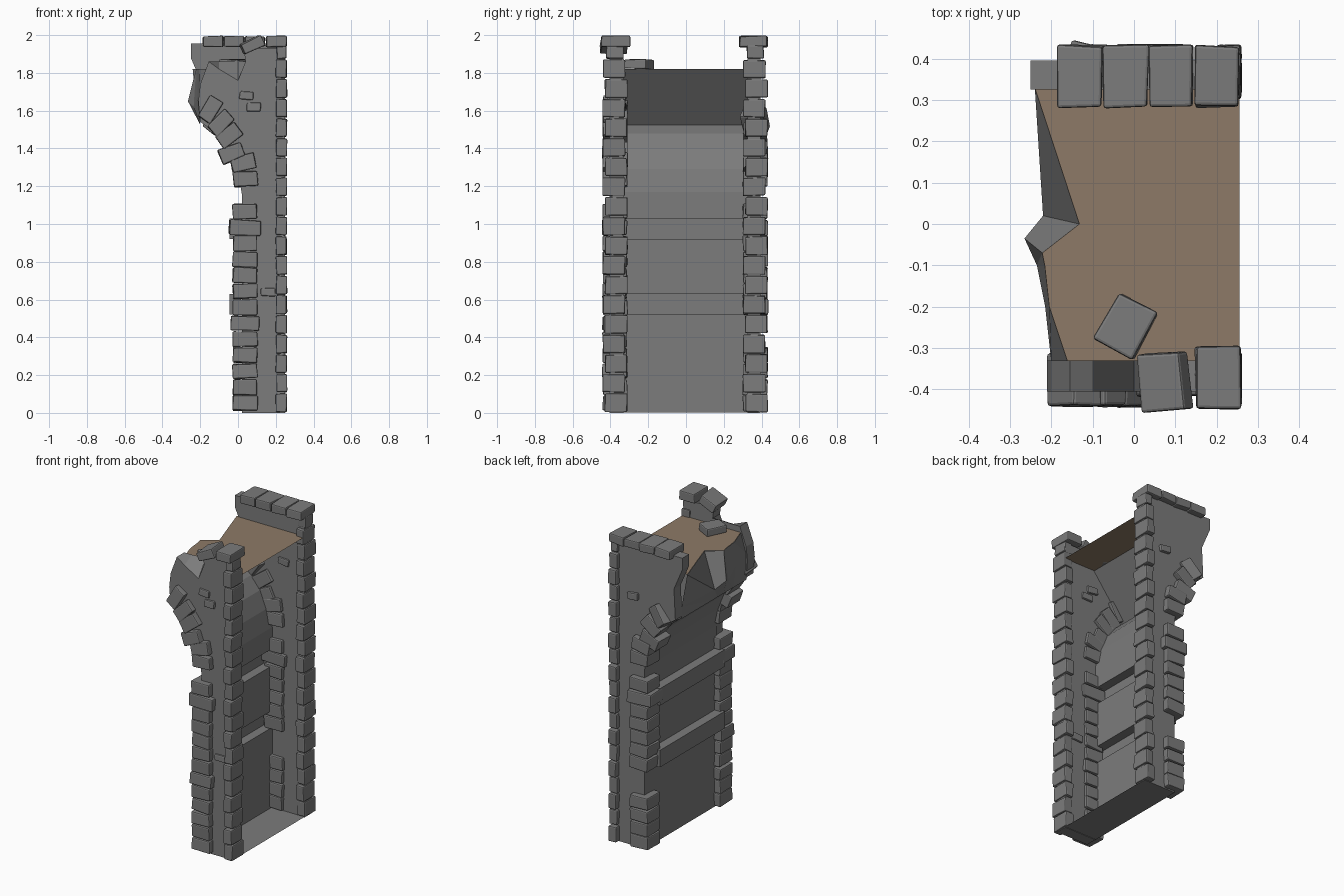
import bpy, bmesh, random
from math import radians
from mathutils import Matrix, Vector

random.seed(4)
if "Cube" in bpy.data.objects:
    bpy.data.objects.remove(bpy.data.objects["Cube"], do_unlink=True)


def material(name, rgb):
    m = bpy.data.materials.new(name)
    m.use_nodes = True
    m.diffuse_color = (*rgb, 1)
    m.node_tree.nodes["Principled BSDF"].inputs["Base Color"].default_value = (*rgb, 1)
    return m


grey = material("grey stone", (0.2, 0.2, 0.2))
brown = material("earth brown", (0.27, 0.195, 0.135))


def finish(name, bm, mat, fix=True):
    if fix:
        bmesh.ops.recalc_face_normals(bm, faces=bm.faces)
    me = bpy.data.meshes.new(name)
    bm.to_mesh(me)
    bm.free()
    me.materials.append(mat)
    ob = bpy.data.objects.new(name, me)
    bpy.context.collection.objects.link(ob)
    return ob


def stone(bm, pos, size, tilt=0, turn=0, jitter=0.004):
    """One rough block; tilt leans it in the front plane, turn spins it about z."""
    rot = Matrix.Rotation(radians(turn), 4, 'Z') @ Matrix.Rotation(radians(-tilt), 4, 'Y')
    mat = Matrix.Translation(pos) @ rot @ Matrix.Diagonal((*size, 1))
    for v in bmesh.ops.create_cube(bm, size=1, matrix=mat)["verts"]:
        v.co += Vector([random.uniform(-jitter, jitter) for _ in range(3)])


def stones(name, bm):
    ob = finish(name, bm, grey)
    bev = ob.modifiers.new("worn edges", 'BEVEL')
    bev.width = 0.007
    bev.segments = 2


def wall(name, outline, y0, y1):
    """Solid slab; outline points with a third value reach that height on the inner side."""
    bm = bmesh.new()
    outer = [bm.verts.new((p[0], y0, p[1])) for p in outline]
    inner = [bm.verts.new((p[0], y1, p[-1])) for p in outline]
    bm.faces.new(outer)
    bm.faces.new(inner)
    for i in range(len(outline)):
        bm.faces.new((outer[i - 1], outer[i], inner[i], inner[i - 1]))
    finish(name, bm, grey)


# Side walls sharing the arch edge, each with its own broken top
arch = [(0.02, 0), (0.02, 1.16), (0, 1.28), (-0.05, 1.40), (-0.12, 1.485), (-0.2, 1.54)]
wall("front_wall", [(0.25, 0)] + arch + [
    (-0.21, 1.65), (-0.2, 1.74), (-0.155, 1.86), (-0.1, 1.82, 1.86), (0, 1.76, 1.865),
    (0.04, 1.86), (0.03, 1.93), (0.25, 1.93)], -0.405, -0.33)
wall("back_wall", [(0.25, 0)] + arch + [
    (-0.19, 1.74), (-0.25, 1.88), (-0.25, 1.955), (0.25, 1.955)], 0.395, 0.325)

# Pier face with two projecting bands, curving into the arch underside
# and folding back up to the deck
skin = [(0.25, 0.003), (0.015, 0.003)]
for low, high in ((0.52, 0.63), (0.92, 1.03)):
    skin += [(0.015, low), (-0.045, low), (-0.045, high), (0.015, high)]
skin += [(0.015, 1.17), (-0.01, 1.29), (-0.055, 1.40), (-0.12, 1.48), (-0.2, 1.525),
         (0.03, 1.82)]
bm = bmesh.new()
rows = [[bm.verts.new((x, y, z)) for x, z in skin] for y in (-0.335, 0.33)]
for i in range(len(skin) - 1):
    bm.faces.new((rows[0][i], rows[0][i + 1], rows[1][i + 1], rows[1][i]))
for row in rows:
    for start in (2, 6):
        bm.faces.new(row[start:start + 4])
finish("pier_face", bm, grey)

# Jagged broken end between arch and deck: middle point, then deck edge x and y
columns = [((-0.2, 0.33, 1.6), (-0.24, 0.33)), ((-0.22, 0.02, 1.6), (-0.132, 0)),
           ((-0.265, -0.035, 1.65), (-0.222, -0.07)),
           ((-0.235, -0.1, 1.62), (-0.216, -0.1)),
           ((-0.215, -0.2, 1.67), (-0.205, -0.2)), ((-0.2, -0.335, 1.69), (-0.16, -0.335))]
bm = bmesh.new()
grid = [[bm.verts.new(p) for p in ((-0.2, mid[1], 1.525), mid, (*top, 1.82))]
        for mid, top in columns]
for a, b in zip(grid, grid[1:]):
    for i in range(2):
        bm.faces.new((a[i], b[i], a[i + 1]))
        bm.faces.new((b[i], b[i + 1], a[i + 1]))
finish("broken_end", bm, grey)

# Earth deck
bm = bmesh.new()
edge = [top for mid, top in columns] + [(0.255, -0.335), (0.255, 0.33)]
bm.faces.new([bm.verts.new((x, y, 1.822)) for x, y in edge])
deck = finish("deck", bm, brown, False)
if deck.data.polygons[0].normal.z < 0:
    deck.data.flip_normals()

# Corner stones on the open edge and arch stones on the other
curve = [(0.04, 1.238, 3, 0), (0.028, 1.325, 12, 0), (-0.035, 1.375, 22, 0),
         (-0.045, 1.47, 37, 0)]
front_end = [(-0.09, 1.535, 45, 0), (-0.145, 1.605, 58, 0)]
back_end = [(-0.1, 1.545, 50, -15)]
for name, y, gaps, ending in (("front", -0.376, (), front_end),
                              ("back", 0.367, (4, 5), back_end)):
    bm = bmesh.new()
    for i in range(18):
        shift = 0.006 * (-1) ** i
        stone(bm, (0.23, y + shift, 0.053 + i * 0.104), (0.057, 0.118, 0.096), jitter=0.003)
    stone(bm, (0.229, y, 1.91), (0.052, 0.09, 0.07))
    stones(name + "_corner_stones", bm)

    bm = bmesh.new()
    for i in range(13):
        if i in gaps:
            continue
        wide = 0.17 if i == 11 else 0.152 if i == 5 else 0.13
        stone(bm, (0.038, y, 0.052 + i * 0.0845), (wide, 0.13, 0.08), random.uniform(-3, 3))
    for x, z, lean, turn in curve + ending:
        stone(bm, (x, y, z), (0.13, 0.13, 0.082), lean, turn)
    stones(name + "_arch_stones", bm)

# Stray bricks showing through the walls
bm = bmesh.new()
for x, y, z in ((0.045, -0.367, 1.68), (0.085, -0.367, 1.62),
                (0.16, -0.367, 0.64), (0.1, 0.363, 1.62)):
    stone(bm, (x, y, z), (0.075, 0.1, 0.045), random.uniform(-6, 6))
stones("wall_bricks", bm)

# Cap stones: full row at the back, a broken row at the front
bm = bmesh.new()
for i in range(4):
    stone(bm, (-0.13 + i * 0.11, 0.357, 1.966), (0.108, 0.148, 0.056), random.uniform(-3, 3))
stones("back_cap_stones", bm)
bm = bmesh.new()
stone(bm, (0.203, -0.373, 1.968), (0.108, 0.15, 0.058))
stone(bm, (0.075, -0.38, 1.948), (0.115, 0.14, 0.058), 25, 4)
stones("front_cap_stones", bm)
bm = bmesh.new()
stone(bm, (-0.02, -0.248, 1.847), (0.11, 0.13, 0.05), 0, -28)
stones("loose_deck_stone", bm)
